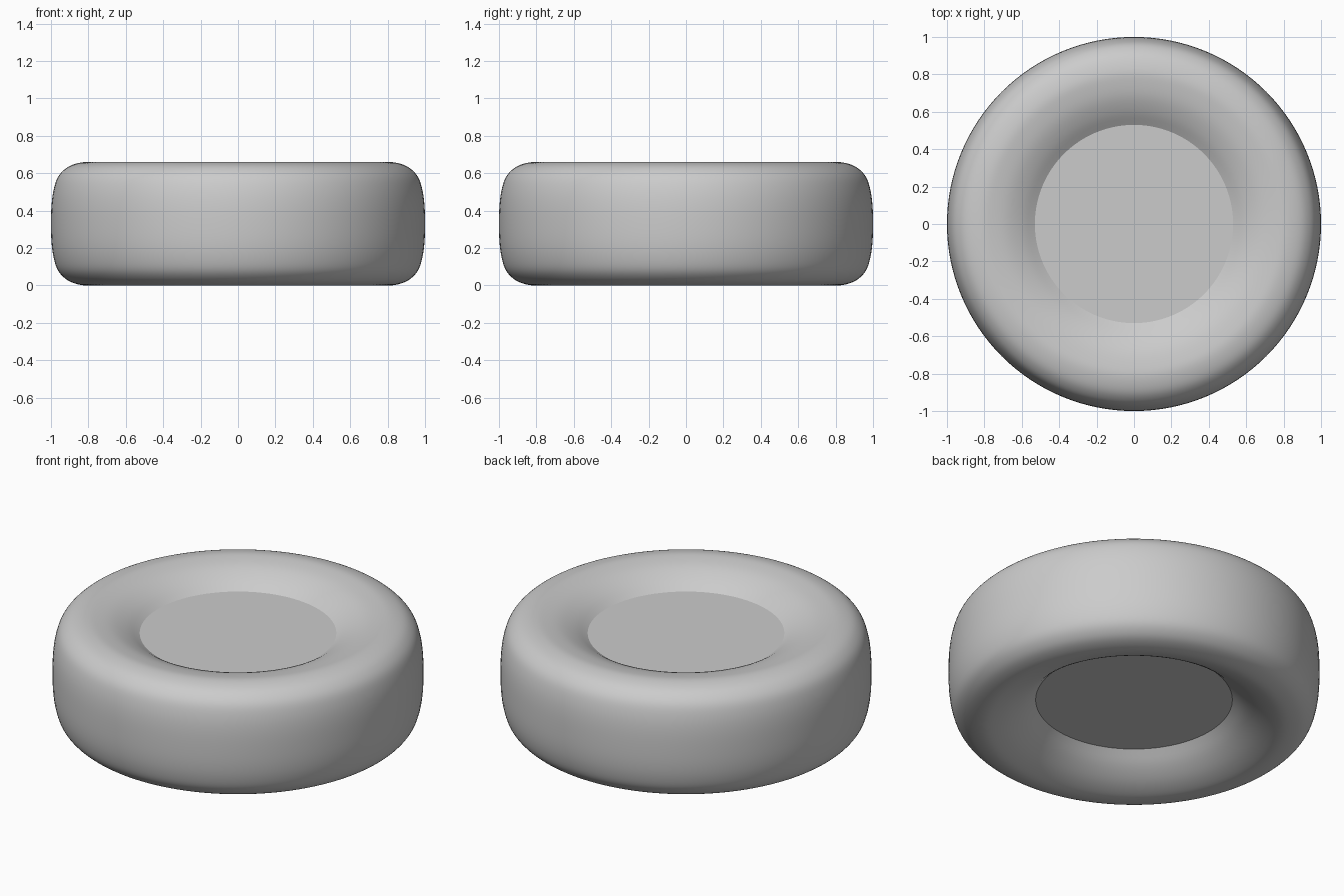
import bpy, bmesh, math
from mathutils import Vector

cube = bpy.data.objects.get("Cube")
if cube:
    bpy.data.objects.remove(cube, do_unlink=True)

SEGMENTS = 128
HEIGHT = 0.66
HUB_RADIUS = 0.53
HUB_TOP, HUB_BOTTOM = 0.56, 0.155

grey = bpy.data.materials.new("light_grey")
grey.use_nodes = True
colour = (0.6, 0.6, 0.6, 1)
grey.diffuse_color = colour
grey.node_tree.nodes["Principled BSDF"].inputs["Base Color"].default_value = colour


def finish(name, bm):
    bmesh.ops.recalc_face_normals(bm, faces=bm.faces)
    mesh = bpy.data.meshes.new(name)
    bm.to_mesh(mesh)
    bm.free()
    mesh.materials.append(grey)
    obj = bpy.data.objects.new(name, mesh)
    bpy.context.collection.objects.link(obj)
    return obj


def smooth_path(points, steps=4):
    """Catmull-Rom curve through the (radius, height) points."""
    pts = [Vector(p) for p in points]
    pts = [2 * pts[0] - pts[1]] + pts + [2 * pts[-1] - pts[-2]]
    path = []
    for a, b, c, d in zip(pts, pts[1:], pts[2:], pts[3:]):
        for i in range(steps):
            t = i / steps
            path.append(0.5 * (2 * b + (c - a) * t + (2 * a - 5 * b + 4 * c - d) * t ** 2
                               + (3 * b - a - 3 * c + d) * t ** 3))
    return path + [pts[-2]]


# Tyre: shallow dish above, deeper dish below, same rounded shoulder on both
shoulder = [(0.82, 0.66), (0.885, 0.645), (0.93, 0.618), (0.965, 0.575),
            (0.986, 0.51), (0.997, 0.43)]
top_wall = [(HUB_RADIUS, HUB_TOP), (0.6, 0.605), (0.68, 0.64), (0.76, 0.657)]
bottom_wall = [(0.76, 0.007), (0.68, 0.038), (0.6, 0.09), (HUB_RADIUS, HUB_BOTTOM)]
lower_shoulder = [(r, HEIGHT - z) for r, z in reversed(shoulder)]
profile = smooth_path(top_wall + shoulder + [(1, HEIGHT / 2)] + lower_shoulder + bottom_wall)

bm = bmesh.new()
verts = [bm.verts.new((p.x, 0, p.y)) for p in profile]
edges = [bm.edges.new(pair) for pair in zip(verts, verts[1:])]
bmesh.ops.spin(bm, geom=verts + edges, axis=(0, 0, 1), cent=(0, 0, 0),
               angle=math.tau, steps=SEGMENTS)
bmesh.ops.remove_doubles(bm, verts=bm.verts, dist=0.0001)
tyre = finish("tyre", bm)

# Flat hub closing the hole on both sides
bm = bmesh.new()
bmesh.ops.create_cone(bm, cap_ends=True, segments=SEGMENTS, radius1=HUB_RADIUS,
                      radius2=HUB_RADIUS, depth=HUB_TOP - HUB_BOTTOM)
bmesh.ops.translate(bm, verts=bm.verts, vec=(0, 0, (HUB_TOP + HUB_BOTTOM) / 2))
hub = finish("hub", bm)

for obj in (tyre, hub):
    bpy.ops.object.select_all(action="DESELECT")
    obj.select_set(True)
    bpy.context.view_layer.objects.active = obj
    bpy.ops.object.shade_smooth_by_angle(angle=math.radians(35))
